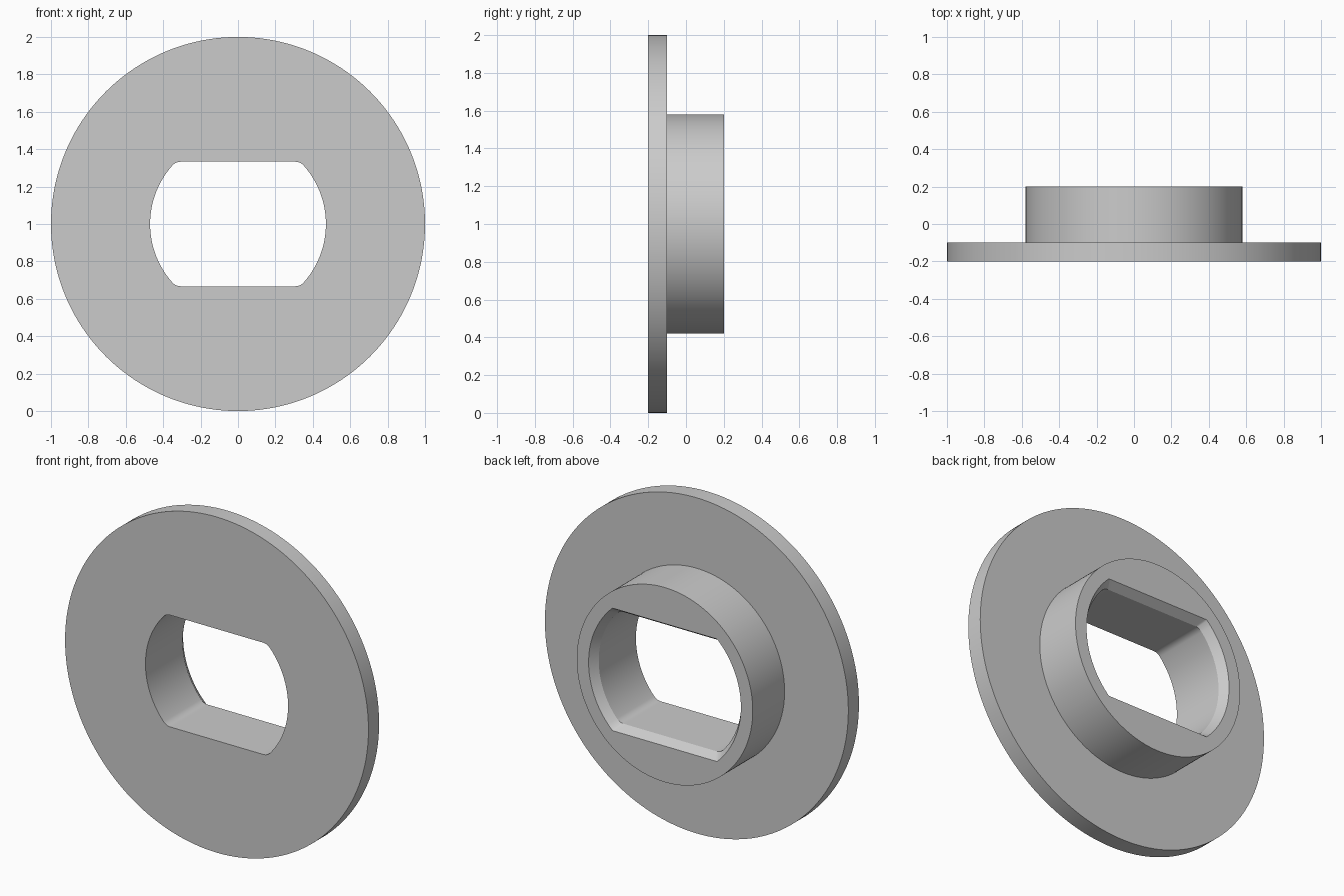
import bpy, bmesh, math
from math import sin, cos, asin, atan2, sqrt, pi

cube = bpy.data.objects.get("Cube")
if cube:
    bpy.data.objects.remove(cube, do_unlink=True)

# Main dimensions
FLANGE_R, HUB_R = 1.0, 0.58
FRONT, STEP, BACK = -0.2, -0.1, 0.2
HOLE_R, HOLE_FLAT, FILLET = 0.47, 0.333, 0.06
CHAMFER, CHAMFER_DEPTH = 0.032, 0.05
RIM_R, RIM_FLAT = HOLE_R + CHAMFER, HOLE_FLAT + CHAMFER

# Centre of the fillet between the round side and the flat of the hole
fx = sqrt((HOLE_R - FILLET) ** 2 - (HOLE_FLAT - FILLET) ** 2)
fz = HOLE_FLAT - FILLET
fillet_start, fillet_end = atan2(fz, fx), atan2(HOLE_FLAT, fx)
rim_corner = asin(RIM_FLAT / RIM_R)


def circle(radius):
    return lambda a: radius


def hole(a):
    """Radius of the rounded double-D hole in first-quadrant direction a."""
    if a <= fillet_start:
        return HOLE_R
    if a >= fillet_end:
        return HOLE_FLAT / sin(a)
    along = fx * cos(a) + fz * sin(a)
    across = fx * sin(a) - fz * cos(a)
    return along + sqrt(FILLET ** 2 - across ** 2)


def rim(a):
    """Radius of the sharp-cornered outer edge of the chamfer."""
    return min(RIM_R, RIM_FLAT / max(sin(a), 0.01))


# Directions of one quadrant, with the profile corners hit exactly
def span(a, b, n):
    return [a + (b - a) * i / n for i in range(n)]


quarter = (span(0, fillet_start, 20) + span(fillet_start, rim_corner, 8)
           + [rim_corner] + span(fillet_end, pi / 2, 20))
half = quarter + [pi / 2] + [pi - a for a in reversed(quarter[1:])]
directions = half + [a + pi for a in half]

# Closed cross-section of the bushing, swept round the y axis
section = [(circle(FLANGE_R), FRONT), (circle(FLANGE_R), STEP),
           (circle(HUB_R), STEP), (circle(HUB_R), BACK),
           (rim, BACK), (hole, BACK - CHAMFER_DEPTH), (hole, FRONT)]

bm = bmesh.new()
loops = []
for radius, y in section:
    loop = []
    for a in directions:
        r = radius(atan2(abs(sin(a)), abs(cos(a))))
        loop.append(bm.verts.new((r * cos(a), y, 1 + r * sin(a))))
    loops.append(loop)
for k, loop in enumerate(loops):
    following = loops[(k + 1) % len(loops)]
    for i in range(len(loop)):
        j = (i + 1) % len(loop)
        bm.faces.new((loop[i], loop[j], following[j], following[i]))
bmesh.ops.recalc_face_normals(bm, faces=bm.faces)

mesh = bpy.data.meshes.new("flanged_bushing")
bm.to_mesh(mesh)
bm.free()
bushing = bpy.data.objects.new("flanged_bushing", mesh)
bpy.context.collection.objects.link(bushing)

# Plain grey finish
grey = bpy.data.materials.new("light_grey")
grey.use_nodes = True
colour = (0.6, 0.6, 0.6, 1)
grey.diffuse_color = colour
grey.node_tree.nodes["Principled BSDF"].inputs["Base Color"].default_value = colour
mesh.materials.append(grey)

# Smooth round walls, crisp edges
bpy.ops.object.select_all(action='DESELECT')
bushing.select_set(True)
bpy.context.view_layer.objects.active = bushing
bpy.ops.object.shade_smooth_by_angle(angle=math.radians(25))
